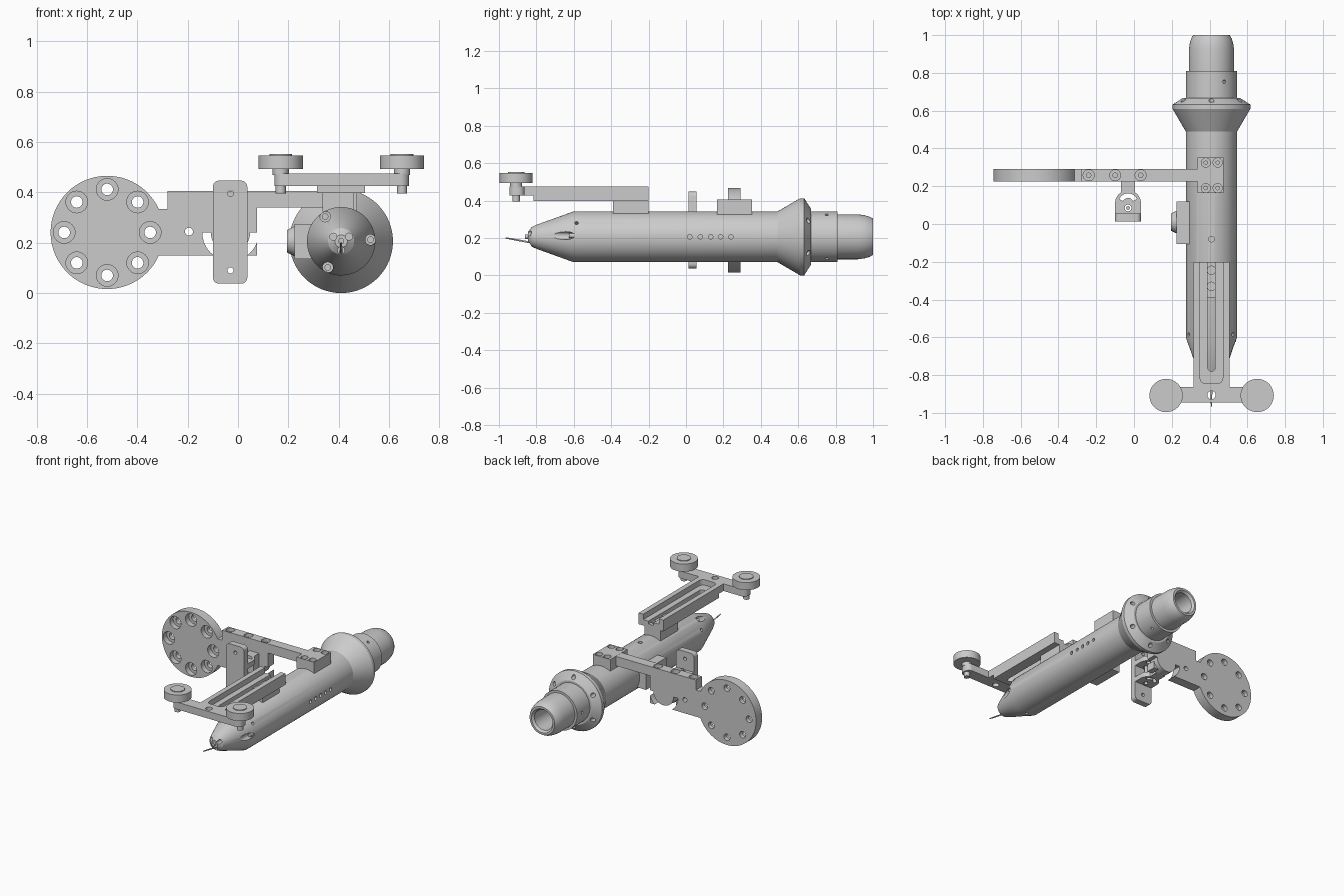
import bpy, bmesh
from math import pi, cos, sin, radians
from mathutils import Vector

if "Cube" in bpy.data.objects:
    bpy.data.objects.remove(bpy.data.objects["Cube"])

CX, CZ = 0.41, 0.206          # axis of the long barrel


def finish(name, bm):
    bmesh.ops.remove_doubles(bm, verts=bm.verts, dist=1e-5)
    bmesh.ops.recalc_face_normals(bm, faces=bm.faces)
    me = bpy.data.meshes.new(name)
    bm.to_mesh(me)
    bm.free()
    ob = bpy.data.objects.new(name, me)
    bpy.context.collection.objects.link(ob)
    return ob


def prism(name, pts, plane, lo, hi):
    """Extrude a 2D outline: 'xz' along y, 'xy' along z."""
    bm = bmesh.new()
    put = (lambda a, b: (a, lo, b)) if plane == 'xz' else (lambda a, b: (a, b, lo))
    d = (0, hi - lo, 0) if plane == 'xz' else (0, 0, hi - lo)
    f = bm.faces.new([bm.verts.new(put(a, b)) for a, b in pts])
    ext = bmesh.ops.extrude_face_region(bm, geom=[f])
    vs = [g for g in ext['geom'] if isinstance(g, bmesh.types.BMVert)]
    bmesh.ops.translate(bm, vec=d, verts=vs)
    return finish(name, bm)


def box(name, x0, x1, y0, y1, z0, z1):
    return prism(name, [(x0, y0), (x1, y0), (x1, y1), (x0, y1)], 'xy', z0, z1)


def cyl(name, p, q, r, r2=None, seg=32):
    p, q = Vector(p), Vector(q)
    bm = bmesh.new()
    bmesh.ops.create_cone(bm, cap_ends=True, segments=seg, radius1=r,
                          radius2=r if r2 is None else r2, depth=(q - p).length)
    rot = (q - p).to_track_quat('Z', 'Y').to_matrix()
    for v in bm.verts:
        v.co = rot @ v.co + (p + q) / 2
    return finish(name, bm)


def arc(cx, cy, r, a0, a1, n):
    return [(cx + r * cos(radians(a0 + (a1 - a0) * i / n)),
             cy + r * sin(radians(a0 + (a1 - a0) * i / n))) for i in range(n + 1)]


def rounded(x0, x1, y0, y1, r, n=6):
    return (arc(x1 - r, y1 - r, r, 0, 90, n) + arc(x0 + r, y1 - r, r, 90, 180, n)
            + arc(x0 + r, y0 + r, r, 180, 270, n) + arc(x1 - r, y0 + r, r, 270, 360, n))


def lathe(name, prof, seg=64):
    """Spin (radius, y) points about the barrel axis."""
    bm = bmesh.new()
    vs = [bm.verts.new((CX + r, y, CZ)) for r, y in prof]
    es = [bm.edges.new(e) for e in zip(vs, vs[1:])]
    bmesh.ops.spin(bm, geom=vs + es, cent=(CX, 0, CZ), axis=(0, 1, 0),
                   angle=2 * pi, steps=seg, use_merge=True)
    return finish(name, bm)


def cut(ob, cutters):
    bpy.context.view_layer.objects.active = ob
    for c in cutters:
        m = ob.modifiers.new("cut", 'BOOLEAN')
        m.operation, m.solver, m.object = 'DIFFERENCE', 'EXACT', c
        bpy.ops.object.modifier_apply(modifier=m.name)
        bpy.data.objects.remove(c)


def polar(r, a, y):
    return (CX + r * cos(radians(a)), y, CZ + r * sin(radians(a)))


# Barrel: nose cone, tube, flared flange, collar and hollow tail
barrel = lathe("barrel", [
    (0, -.845), (.025, -.845), (.052, -.825), (.064, -.80), (.136, -.60), (.136, .49),
    (.206, .61), (.206, .632), (.15, .668), (.136, .668), (.136, .81), (.12, .81),
    (.12, .92), (.115, .955), (.108, .98), (.097, 1.0), (.082, 1.0), (.07, .985),
    (.07, .70), (0, .70)])
holes = []
for a in (3, 123, 243):       # screw pockets in the nose cone
    holes.append(cyl("c", polar(.117, a, -.85), polar(.117, a, -.60), .021))
    holes.append(cyl("c", polar(.10, a + 30, -.585), polar(.15, a + 30, -.585), .010, seg=16))
for a in (30, 150, 270):      # nozzle holes in the tip
    holes.append(cyl("c", polar(.036, a, -.9), polar(.036, a, -.76), .014, seg=20))
for k in range(6):            # flange bolt holes
    holes.append(cyl("c", polar(.172, 30 + 60 * k, .61), polar(.172, 30 + 60 * k, .70), .014, seg=20))
for a in (60, 180, 300):      # collar set screws
    holes.append(cyl("c", polar(.118, a, .753), polar(.15, a, .753), .009, seg=16))
for y in (.02, .077, .132, .185, .24):   # side port row
    holes.append(cyl("c", polar(.11, 0, y), polar(.15, 0, y), .012, seg=20))
holes.append(cyl("c", polar(.11, 90, -.08), polar(.15, 90, -.08), .015, seg=20))
cut(barrel, holes)
for i, a in enumerate((3, 123, 243)):
    cyl(f"nose_screw_{i}", polar(.117, a, -.625), polar(.117, a, -.595), .013, seg=20)
cyl("nose_needle", (CX, -.965, .200), (CX, -.76, .163), .0035, .006, seg=12)
cyl("nose_pin", (CX, -.86, CZ), (CX, -.83, CZ), .012, seg=16)

# Side dial on the left of the barrel
box("dial_base", .225, .31, -.105, .12, .135, .275)
cyl("dial_knob", (.23, .01, CZ), (.195, .01, CZ), .062, .045)

# Mounting plate: round disc, web and arm in one outline
outline = arc(-.52, .241, .225, 24.7, 336.1, 56) + [
    (.075, .15), (.075, .34), (.345, .34), (.345, .405), (-.28, .405), (-.28, .335)]
plate = prism("mounting_plate", outline, 'xz', .225, .292)
holes = []
for k in range(8):
    x, z = -.52 + .171 * cos(k * pi / 4), .241 + .171 * sin(k * pi / 4)
    holes.append(cyl("c", (x, .2, z), (x, .262, z), .043))
    holes.append(cyl("c", (x, .2, z), (x, .32, z), .023, seg=24))
holes.append(cyl("c", (-.195, .2, .244), (-.195, .32, .244), .016, seg=20))
slot = arc(-.03, .24, .112, 180, 360, 20) + arc(-.03, .24, .078, 360, 180, 20)
holes.append(prism("c", slot, 'xz', .2, .32))
for x in (-.24, -.10, .035):  # screw wells along the top edge
    holes.append(cyl("c", (x, .258, .38), (x, .258, .45), .029))
    holes.append(cyl("c", (x, .258, .30), (x, .258, .45), .012, seg=16))
cut(plate, holes)

# Clamp block joining the arm to the barrel
clamp = box("clamp_block", .337, .473, .165, .352, .325, .406)
holes = []
for x in (.38, .443):
    for y in (.19, .325):
        holes.append(cyl("c", (x, y, .38), (x, y, .45), .024))
        holes.append(cyl("c", (x, y, .35), (x, y, .45), .010, seg=6))
cut(clamp, holes)

# Pivot bracket: upright plate, two D-shaped shelves, neck
upright = prism("bracket_upright", rounded(-.10, .037, .037, .447, .025), 'xz', .013, .056)
cut(upright, [cyl("c", (-.03, 0, z), (-.03, .08, z), .012, seg=20) for z in (.09, .396)])
dee = [(-.10, .05), (.037, .05)] + arc(-.0315, .11, .0685, 0, 180, 20)
for label, z in (("upper", .285), ("lower", .165)):
    shelf = prism("bracket_shelf_" + label, dee, 'xy', z, z + .035)
    ring = arc(-.0315, .11, .052, 25, 155, 14) + arc(-.0315, .11, .028, 155, 25, 14)
    cut(shelf, [prism("c", ring, 'xy', z - .05, z + .08),
                cyl("c", (-.0315, .085, z - .05), (-.0315, .085, z + .08), .018, seg=20)])
box("bracket_neck", -.068, .005, .165, .23, .165, .32)
cyl("bracket_pivot", (-.0315, .085, .15), (-.0315, .085, .335), .010, seg=20)

# Slide rail with channel, slot and foot
rail = prism("slide_rail", [
    (.315, -.20), (.505, -.20), (.505, -.865), (.315, -.865)], 'xy', .397, .476)
chan = arc(.44, -.815, .03, 0, -90, 6) + arc(.38, -.815, .03, 270, 180, 6) \
    + [(.35, -.15), (.47, -.15)]
low = arc(.41, -.76, .02, 180, 360, 10) + [(.43, -.39), (.39, -.39)]
cut(rail, [prism("c", chan, 'xy', .438, .55),
           prism("c", low, 'xy', .3, .55),
           box("c", .39, .43, -.40, -.15, .418, .55),
           box("c", .2, .6, -.95, -.815, .3, .426)]
    + [cyl("c", (.41, y, .40), (.41, y, .55), .022, seg=24) for y in (-.245, -.33)])
box("rail_foot", .335, .462, -.39, -.20, .325, .40)

# Crossbar with two rollers
bar = prism("crossbar", rounded(.145, .68, -.945, -.863, .035), 'xy', .426, .476)
cut(bar, [cyl("c", (CX, -.906, .4), (CX, -.906, .5), .022, seg=24)])
for side, x in (("left", .17), ("right", .652)):
    cyl(f"roller_{side}", (x, -.908, .494), (x, -.908, .547), .088, seg=48)
    cyl(f"roller_cap_{side}", (x, -.908, .54), (x, -.908, .552), .045)
    cyl(f"roller_hub_{side}", (x, -.908, .47), (x, -.908, .50), .032)
    cyl(f"roller_bolt_{side}", (x, -.908, .395), (x, -.908, .43), .020, seg=20)

# Smooth round surfaces, crisp edges
for o in bpy.data.objects:
    o.select_set(True)
bpy.context.view_layer.objects.active = barrel
bpy.ops.object.shade_smooth_by_angle(angle=radians(25))
